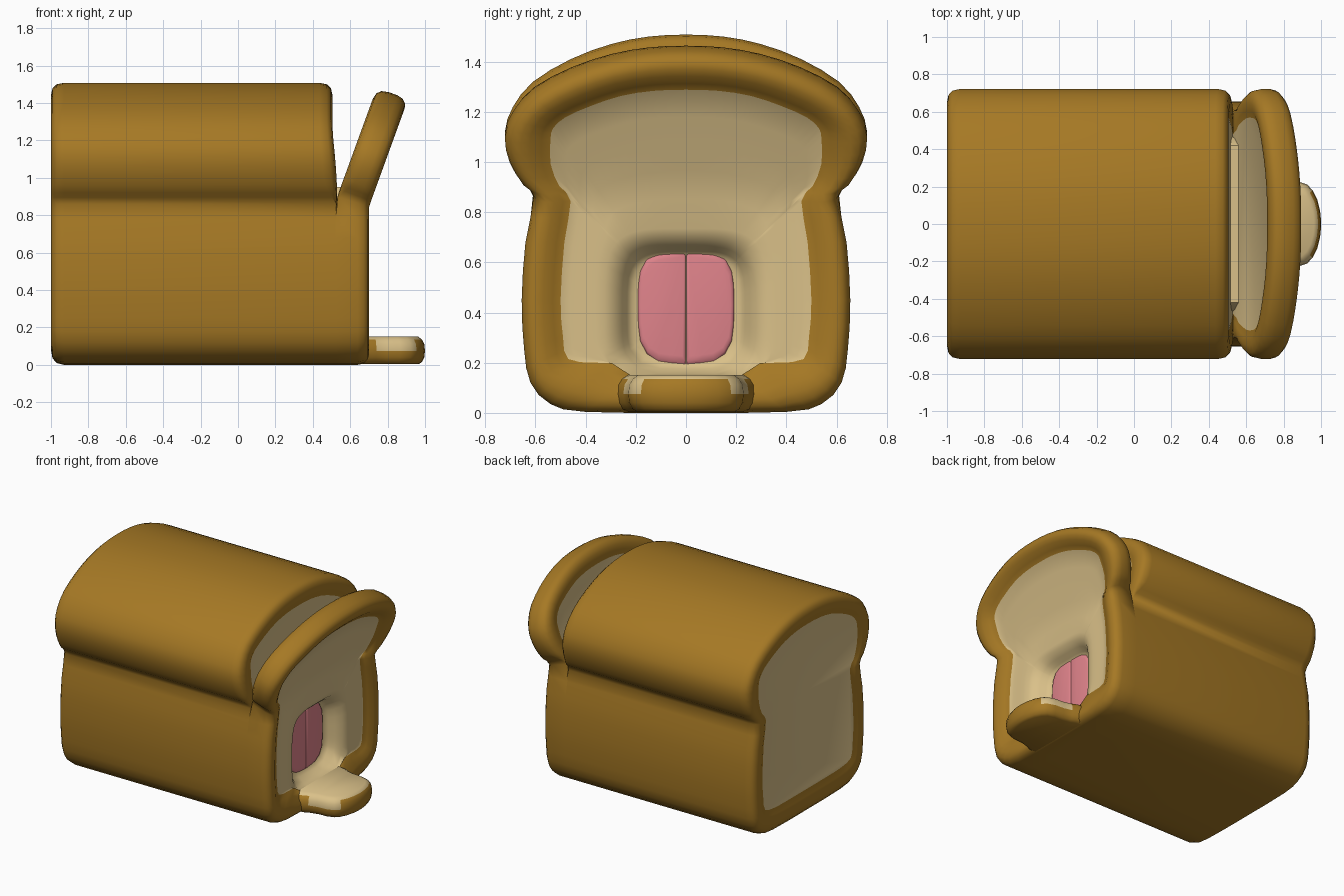
import bpy, bmesh, math
from mathutils import Vector

if "Cube" in bpy.data.objects:
    bpy.data.objects.remove(bpy.data.objects["Cube"])


def material(name, col):
    m = bpy.data.materials.new(name)
    m.diffuse_color = (*col, 1)
    m.use_nodes = True
    m.node_tree.nodes["Principled BSDF"].inputs["Base Color"].default_value = m.diffuse_color
    return m


MATS = [material("crust brown", (0.38, 0.19, 0.018)),
        material("crumb cream", (0.70, 0.53, 0.25)),
        material("door pink", (0.75, 0.23, 0.26))]
CRUST, CREAM, PINK = 0, 1, 2


def loft(name, rings, band_mat, cap_mats, angle=80, seam=False):
    """Skin closed rings; band_mat(band index, face centre) gives the colour.
    seam=True drops the hidden walls where loaf and slice join."""
    bm = bmesh.new()
    vs = [[bm.verts.new(p) for p in r] for r in rings]
    n = len(rings[0])
    for i in range(len(vs) - 1):
        for j in range(n):
            k = (j + 1) % n
            f = bm.faces.new((vs[i][j], vs[i][k], vs[i + 1][k], vs[i + 1][j]))
            f.material_index = band_mat(i, f.calc_center_median())
    caps = []
    for r, m in zip((vs[0], vs[-1]), cap_mats):
        caps.append(bm.faces.new(r))
        caps[-1].material_index = m
    bmesh.ops.recalc_face_normals(bm, faces=bm.faces)
    if seam:
        cap = [f for f in caps if min(v.co.x for v in f.verts) > 0]
        cap = [f for f in cap if max(v.co.z for v in f.verts) > 1]
        bmesh.ops.bisect_plane(bm, geom=cap + [e for f in cap for e in f.edges],
                               plane_co=(0, 0, .78), plane_no=(0, 0, 1))
        hidden = [f for f in bm.faces if f.calc_center_median().z < .78
                  and all(.518 < v.co.x < .534 for v in f.verts)]
        bmesh.ops.delete(bm, geom=hidden, context='FACES')
    me = bpy.data.meshes.new(name)
    bm.to_mesh(me)
    bm.free()
    for m in MATS:
        me.materials.append(m)
    ob = bpy.data.objects.new(name, me)
    bpy.context.collection.objects.link(ob)
    bpy.ops.object.select_all(action='DESELECT')
    ob.select_set(True)
    bpy.context.view_layer.objects.active = ob
    bpy.ops.object.shade_smooth_by_angle(angle=math.radians(angle))
    return ob


def mirror(half):
    """Round the half outline with in-between points and mirror it in y."""
    ext = [(-half[1][0], half[1][1])] + half + [(-half[-2][0], half[-2][1])]
    pts = []
    for a, b, c, d in zip(ext, ext[1:], ext[2:], ext[3:]):
        pts += [b, tuple((9 * (q + r) - p - s) / 16 for p, q, r, s in zip(a, b, c, d))]
    pts.append(half[-1])
    return pts + [(-y, z) for y, z in pts[-2:0:-1]]


def smooth(a, b, v):
    t = min(1, max(0, (v - a) / (b - a)))
    return t * t * (3 - 2 * t)


# loaf cross-section (y, z): crust outline and edge of the crumb
OUTER = mirror([(0, 0), (.4, .004), (.54, .035), (.62, .12), (.645, .25), (.655, .45),
                (.64, .68), (.607, .86), (.655, .92), (.703, 1.01), (.722, 1.12),
                (.69, 1.22), (.61, 1.32), (.46, 1.41), (.3, 1.47), (.15, 1.50), (0, 1.508)])
INNER = mirror([(0, .2), (.22, .2), (.36, .2), (.47, .215), (.49, .3), (.5, .45),
                (.485, .68), (.46, .848), (.505, .91), (.54, 1.01), (.54, 1.12),
                (.53, 1.17), (.48, 1.22), (.38, 1.27), (.26, 1.315), (.13, 1.338), (0, 1.343)])


def mix(a, b, t):
    return (a[0] + (b[0] - a[0]) * t, a[1] + (b[1] - a[1]) * t)


# (inset, depth) steps of the rounded crust rim
RIM = [(0, .07), (.05, .03), (.18, .008), (.4, 0), (.65, .005), (.85, .018)]

# ---- loaf body
rings = []
for t, d in reversed(RIM):
    rings.append([Vector((-1 + d, *mix(o, i, t))) for o, i in zip(OUTER, INNER)])
for t, d in RIM:
    ring = []
    for o, i in zip(OUTER, INNER):
        x = .505 + .025 * (1 - smooth(.9, 1.35, o[1])) - d * smooth(.82, 1.0, o[1])
        ring.append(Vector((x, *mix(o, i, t))))
    rings.append(ring)
loft("loaf_body", rings, lambda i, c: CRUST, (CREAM, CREAM), 60, True)


# ---- front slice, its top half bent outwards
def bend(x, y, z):
    a = math.radians(20) * smooth(.78, .88, z)
    h = max(0, z - .86) * .945
    base = min(z, .86) - .015 * smooth(.78, .86, z)
    dx = x - .7
    return Vector((.7 + dx * math.cos(a) + h * math.sin(a), y,
                   base - dx * math.sin(a) + h * math.cos(a)))


def alcove(p, s):
    """Point of a rounded square around the door, in the direction of p."""
    a = math.atan2(p[1] - .41, p[0])
    c, n = math.cos(a), math.sin(a)
    r = s * .25 / (c ** 4 + n ** 4) ** .25
    return (r * c, max(.15, .41 + r * n))


# crumb edge dips to the step in the middle
NOTCH = [(y, .15) if abs(y) < .25 and z < .21 else (y, z) for y, z in INNER]
rings = []
for t, d in reversed(RIM):
    rings.append([bend(.522 + d * smooth(.82, 1.0, o[1]), *mix(o, i, t))
                  for o, i in zip(OUTER, INNER)])
FRONT = [(0, .06), (.05, .028), (.18, .006), (.35, 0), (.55, .005), (.8, .025), (1, .042)]
for t, d in FRONT:
    rings.append([bend(.7 - d, *mix(o, i, t)) for o, i in zip(OUTER, NOTCH)])
edge = len(rings) - 1
for u, s, x in ((.2, 1.3, .655), (.4, 1.3, .655), (.6, 1.3, .655), (.8, 1.3, .655),
                (1, 1.3, .652), (1, 1.15, .637), (1, 1.02, .60), (1, .94, .565),
                (1, .86, .542), (1, .75, .54)):
    rings.append([bend(x, *mix(p, alcove(p, s), u)) for p in NOTCH])


def slice_mat(i, c):
    if i >= edge or (i >= edge - 2 and abs(c.y) < .25 and .125 < c.z < .3):
        return CREAM
    return CRUST


loft("front_slice", rings, slice_mat, (CREAM, CREAM), 80, True)

# ---- soft crumb left in the gap behind the slice
rings = [[Vector((x, y, z)) for x, y in ((.5, -w), (.57, -w), (.57, w), (.5, w))]
         for z, w in ((.84, .47), (.9, .46), (.95, .42))]
loft("gap_crumb", rings, lambda i, c: CREAM, (CREAM, CREAM), 40)

# ---- doorstep tongue
STEP = [(.65, .28), (.70, .27), (.74, .25), (.80, .235), (.87, .23), (.925, .212),
        (.955, .18), (.98, .13), (.995, .07), (1.0, .02)]
outline = STEP + [(x, -w) for x, w in reversed(STEP)]
rings = []
for z, s in ((.004, .84), (.015, .92), (.04, .98), (.075, 1), (.112, .98), (.136, .92), (.152, .82)):
    rings.append([Vector((.65 + (x - .65) * (1 - (1 - s) * .6), y * s, z)) for x, y in outline])


def step_mat(i, c):
    return CREAM if i >= 5 or (i >= 3 and .74 < c.x < .95) else CRUST


loft("doorstep", rings, step_mat, (CRUST, CREAM))

# ---- pair of doors
DOOR = [(.001, .195), (.06, .2), (.11, .207), (.155, .235), (.182, .285), (.19, .35),
        (.192, .43), (.19, .51), (.182, .565), (.155, .615), (.11, .64), (.06, .65), (.001, .655)]
for side, label in ((1, "left"), (-1, "right")):
    rings = [[Vector((x, side * (.096 + (y - .096) * s), .425 + (z - .425) * s)) for y, z in DOOR]
             for x, s in ((.535, 1), (.543, 1), (.55, .95), (.553, .86))]
    loft(label + "_door", rings, lambda i, c: PINK, (PINK, PINK), 50)
